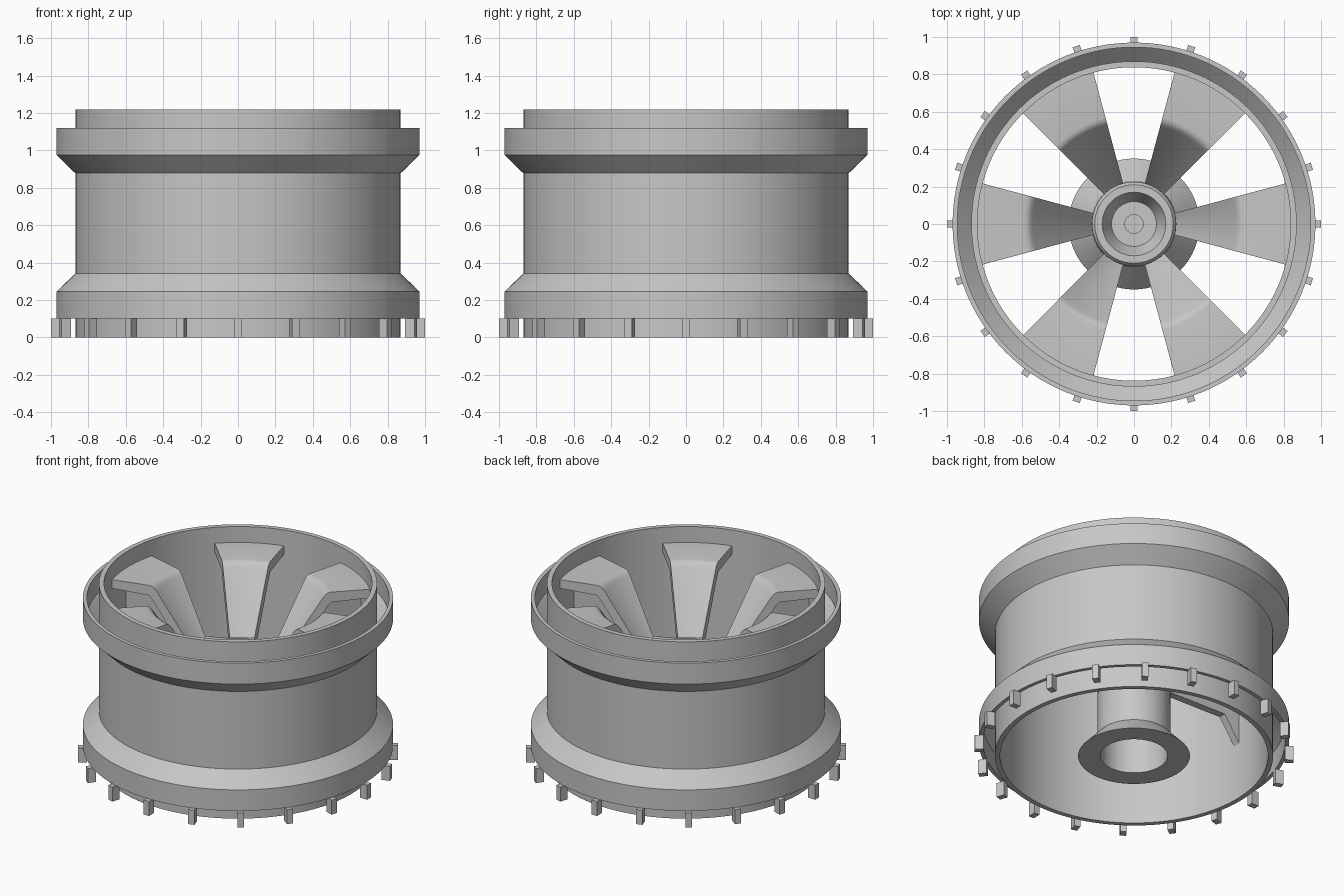
import bpy, bmesh, math
from mathutils import Matrix, Vector

if "Cube" in bpy.data.objects:
    bpy.data.objects.remove(bpy.data.objects["Cube"], do_unlink=True)

SPOKES = 6
LUGS = 20
HEIGHT = 1.22

# Single cast metal colour
metal = bpy.data.materials.new("grey_metal")
metal.use_nodes = True
GREY = (0.57, 0.57, 0.57, 1)
metal.diffuse_color = GREY
metal.node_tree.nodes["Principled BSDF"].inputs["Base Color"].default_value = GREY


def finish(name, bm):
    """Turn a bmesh into a shaded, coloured object."""
    bmesh.ops.recalc_face_normals(bm, faces=bm.faces)
    mesh = bpy.data.meshes.new(name)
    bm.to_mesh(mesh)
    bm.free()
    mesh.materials.append(metal)
    obj = bpy.data.objects.new(name, mesh)
    bpy.context.collection.objects.link(obj)
    bpy.ops.object.select_all(action='DESELECT')
    obj.select_set(True)
    bpy.context.view_layer.objects.active = obj
    bpy.ops.object.shade_smooth_by_angle(angle=math.radians(30))
    return obj


def lathe(name, profile, steps=96):
    """Spin a closed (radius, z) outline all the way round."""
    bm = bmesh.new()
    verts = [bm.verts.new((r, 0, z)) for r, z in profile]
    edges = [bm.edges.new((v, verts[i - 1])) for i, v in enumerate(verts)]
    bmesh.ops.spin(bm, geom=verts + edges, cent=(0, 0, 0), axis=(0, 0, 1),
                   angle=math.tau, steps=steps, use_merge=True)
    bmesh.ops.remove_doubles(bm, verts=bm.verts, dist=1e-4)
    return finish(name, bm)


def wedge(name, profile, angle, half, steps=8):
    """Sweep a closed (radius, z) outline through part of a turn."""
    bm = bmesh.new()
    rings = []
    for s in range(steps + 1):
        a = angle - half + 2 * half * s / steps
        rings.append([bm.verts.new((r * math.cos(a), r * math.sin(a), z))
                      for r, z in profile])
    for a, b in zip(rings, rings[1:]):
        for i in range(len(profile)):
            bm.faces.new((a[i - 1], a[i], b[i], b[i - 1]))
    bm.faces.new(rings[0])
    bm.faces.new(rings[-1])
    return finish(name, bm)


def plate(name, profile, angle, thickness):
    """Extrude a closed (radius, z) outline sideways, then turn it."""
    bm = bmesh.new()
    face = bm.faces.new([bm.verts.new((r, -thickness / 2, z)) for r, z in profile])
    result = bmesh.ops.extrude_face_region(bm, geom=[face])
    moved = [g for g in result["geom"] if isinstance(g, bmesh.types.BMVert)]
    bmesh.ops.translate(bm, verts=moved, vec=Vector((0, thickness, 0)))
    bmesh.ops.rotate(bm, verts=bm.verts, cent=(0, 0, 0),
                     matrix=Matrix.Rotation(angle, 3, 'Z'))
    return finish(name, bm)


# Barrel with a flared, open-channelled flange at each end
lower = [(0.838, 0), (0.87, 0), (0.87, 0.31), (0.945, 0.235), (0.945, 0.1),
         (0.97, 0.1), (0.97, 0.245), (0.87, 0.342)]
upper = [(r, HEIGHT - z) for r, z in reversed(lower)]
lathe("rim_barrel", lower + upper, 128)

# Hollow hub with a foot and a dished cap
lathe("hub", [(0.21, 0), (0.35, 0), (0.23, 0.13), (0.225, 0.73), (0.21, 0.75),
              (0.17, 0.75), (0.12, 0.65), (0.002, 0.65), (0.002, 0.55), (0.21, 0.55)], 64)
lathe("hub_pin", [(0.001, 0.645), (0.052, 0.645), (0.052, 0.66), (0.001, 0.66)], 32)

# Bent spokes, each with a rib beneath
spoke_outline = [(0.845, 1.11), (0.59, 1.11), (0.57, 1.106), (0.555, 1.094), (0.54, 1.075),
                 (0.2, 0.555), (0.2, 0.445), (0.56, 1.0), (0.59, 1.04), (0.845, 1.05)]
rib_outline = [(0.24, 0.55), (0.72, 0.56), (0.845, 0.38), (0.845, 1.08), (0.58, 1.07)]
for i in range(SPOKES):
    turn = math.tau * i / SPOKES
    wedge(f"spoke_{i + 1}", spoke_outline, turn, math.radians(15))
    plate(f"spoke_rib_{i + 1}", rib_outline, turn, 0.05)

# Small square lugs round the bottom flange
lug_outline = [(0.945, 0), (1, 0), (1, 0.1), (0.945, 0.1)]
for i in range(LUGS):
    plate(f"rim_lug_{i + 1}", lug_outline, math.tau * i / LUGS, 0.04)
